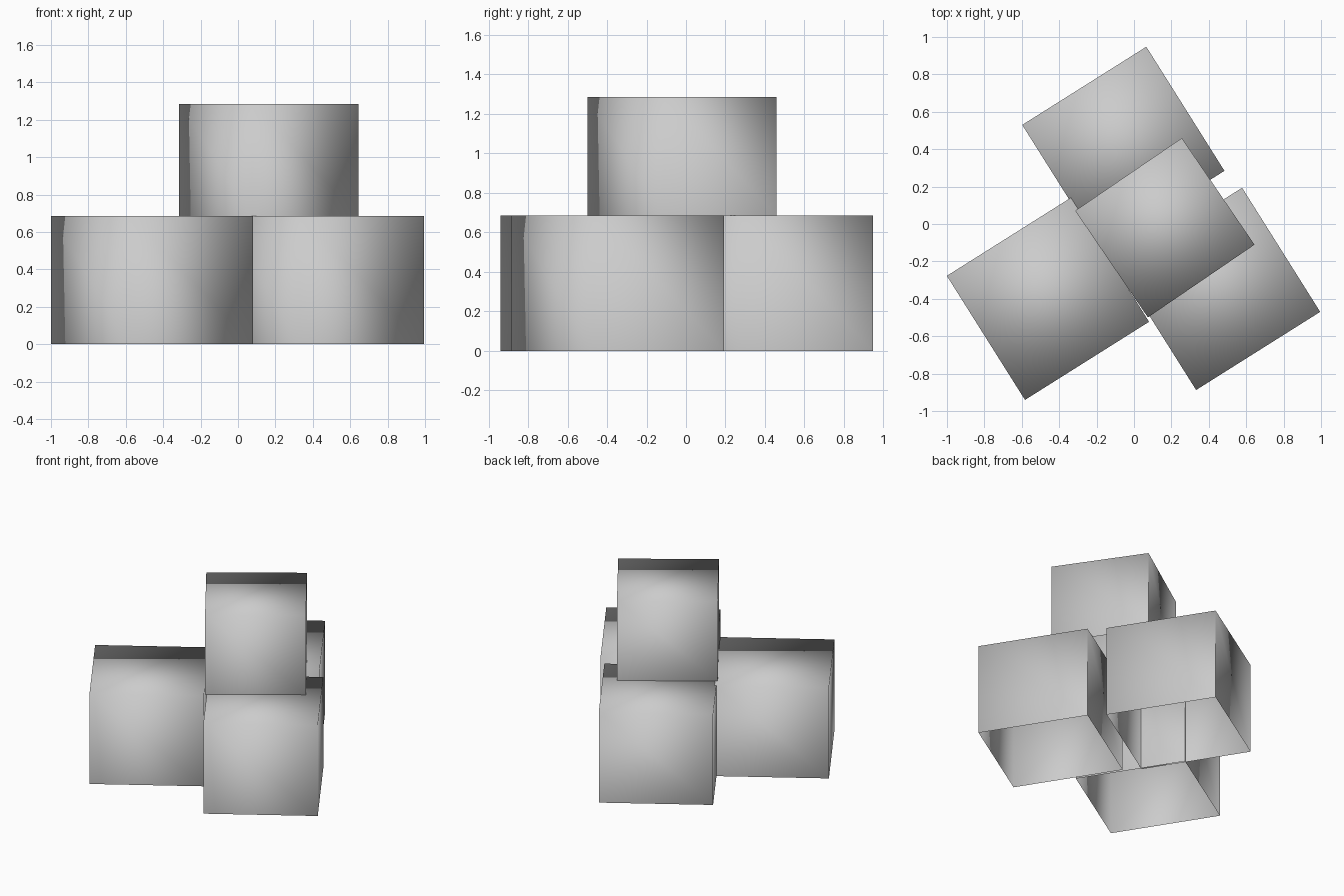
import bpy
import bmesh
import math

default_cube = bpy.data.objects.get("Cube")
if default_cube:
    bpy.data.objects.remove(default_cube, do_unlink=True)

# One plain grey for all boxes
grey = bpy.data.materials.new("plain_grey")
grey.use_nodes = True
colour = (0.6, 0.6, 0.6, 1.0)
grey.diffuse_color = colour
grey.node_tree.nodes["Principled BSDF"].inputs["Base Color"].default_value = colour


def open_box(name, x, y, base, side, height, turn):
    """Smooth-shaded box standing on its base height, with no bottom face."""
    bm = bmesh.new()
    bmesh.ops.create_cube(bm, size=1.0)
    for v in bm.verts:
        v.co.x *= side
        v.co.y *= side
        v.co.z = (v.co.z + 0.5) * height
    bottom = [f for f in bm.faces if f.normal.z < -0.5]
    bmesh.ops.delete(bm, geom=bottom, context="FACES_ONLY")
    for f in bm.faces:
        f.smooth = True
    # Seam up the back corner
    for e in bm.edges:
        if all(v.co.x > 0 and v.co.y > 0 for v in e.verts):
            e.smooth = False
    mesh = bpy.data.meshes.new(name)
    bm.to_mesh(mesh)
    bm.free()
    mesh.materials.append(grey)
    box = bpy.data.objects.new(name, mesh)
    box.location = (x, y, base)
    box.rotation_euler.z = math.radians(turn)
    bpy.context.collection.objects.link(box)


# Three boxes on the ground
SIDE, HEIGHT, TURN = 0.784, 0.685, 32.2
for name, x, y in (("right_box", -0.46, -0.40),
                   ("back_box", -0.057, 0.407),
                   ("left_box", 0.455, -0.347)):
    open_box(name, x, y, 0.0, SIDE, HEIGHT, TURN)

# Smaller box resting on top
open_box("top_box", 0.165, -0.02, HEIGHT, 0.69, 0.6, 34.3)
